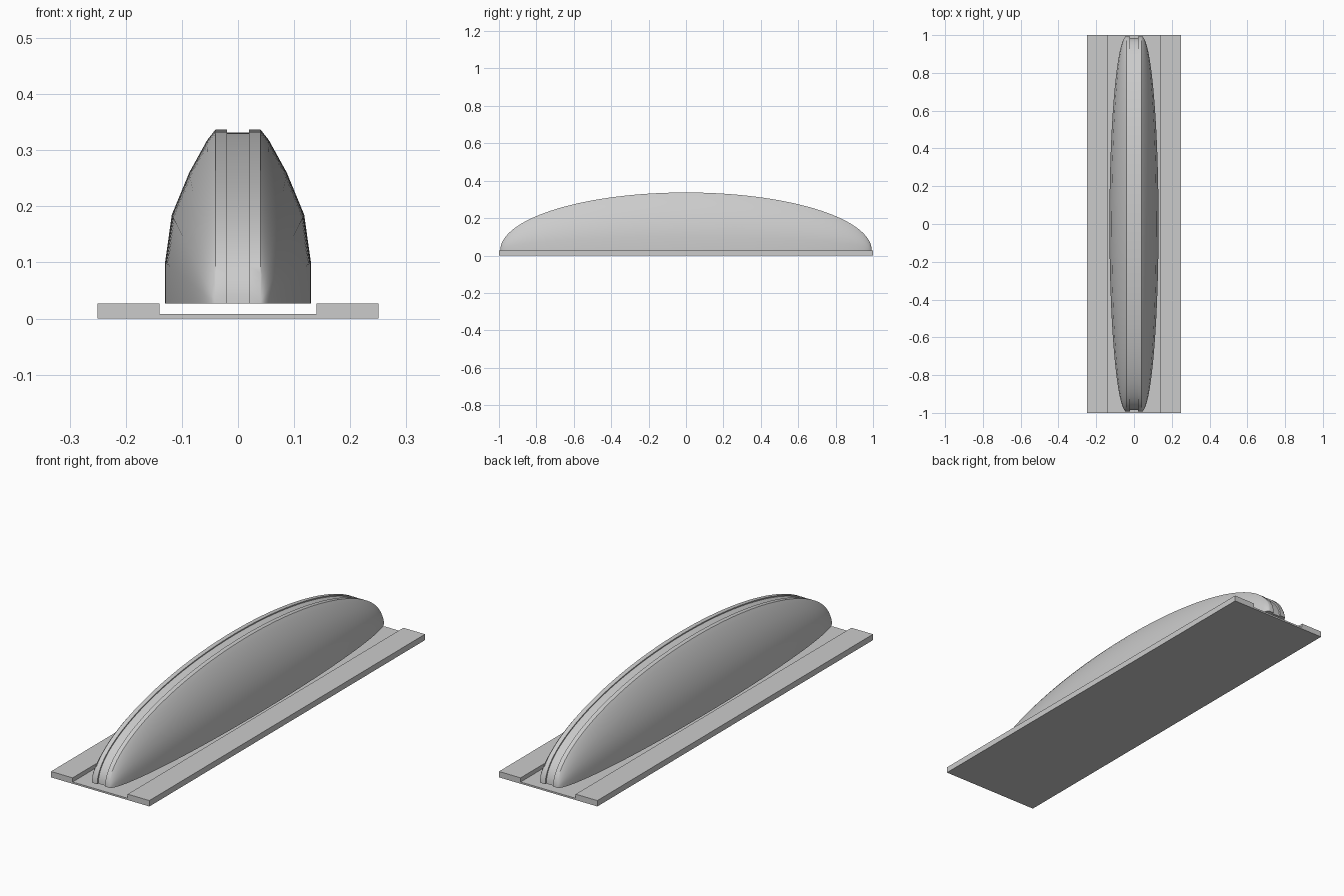
import bpy
import bmesh
from math import sin, cos, pi, radians

cube = bpy.data.objects.get("Cube")
if cube:
    bpy.data.objects.remove(cube, do_unlink=True)

grey = bpy.data.materials.new("plain grey")
grey.use_nodes = True
colour = (0.6, 0.6, 0.6, 1)
grey.diffuse_color = colour
grey.node_tree.nodes["Principled BSDF"].inputs["Base Color"].default_value = colour


def loft(name, rings):
    """Skin closed rings of points and cap the two ends."""
    bm = bmesh.new()
    rows = [[bm.verts.new(p) for p in ring] for ring in rings]
    count = len(rows[0])
    for a, b in zip(rows, rows[1:]):
        for i in range(count):
            j = (i + 1) % count
            bm.faces.new((a[i], a[j], b[j], b[i]))
    bm.faces.new(rows[0])
    bm.faces.new(rows[-1][::-1])
    bmesh.ops.remove_doubles(bm, verts=bm.verts, dist=0.00001)
    bmesh.ops.recalc_face_normals(bm, faces=bm.faces)
    mesh = bpy.data.meshes.new(name)
    bm.to_mesh(mesh)
    bm.free()
    mesh.materials.append(grey)
    obj = bpy.data.objects.new(name, mesh)
    bpy.context.collection.objects.link(obj)
    return obj


def mirrored(half):
    """Close a right-hand profile with its mirror image."""
    return half + [(-p[0],) + tuple(p[1:]) for p in reversed(half)]


# Base plate with a shallow channel along its length
plate = mirrored([(0.25, 0), (0.25, 0.027), (0.14, 0.027), (0.14, 0.008)])
loft("base_plate", [[(x, y, z) for x, z in plate] for y in (-1, 1)])

# Domed shell: middle section as (x, z, half length), shrinking along an ellipse
BOTTOM, RIM, LENGTH, GROOVE = 0.027, 0.04, 0.993, 0.985
section = mirrored([
    (0.02, BOTTOM, GROOVE),
    (0.13, BOTTOM, LENGTH), (0.13, 0.10, LENGTH), (0.118, 0.185, LENGTH),
    (0.087, 0.26, LENGTH), (0.055, 0.318, LENGTH), (RIM, 0.337, LENGTH),
    (0.02, 0.337, LENGTH), (0.02, 0.332, GROOVE),
])


def shell_point(x, z, length, t):
    s = sin(t)
    side = 1 if x > 0 else -1
    wide = max(abs(x) - RIM, 0) * s + min(abs(x), RIM)
    return side * wide, -length * cos(t), BOTTOM + (z - BOTTOM) * s


STEPS = 72
shell = loft("domed_shell", [
    [shell_point(x, z, length, pi * i / STEPS) for x, z, length in section]
    for i in range(STEPS + 1)
])

# Smooth the shell but keep the rim and groove edges crisp
bpy.ops.object.select_all(action='DESELECT')
shell.select_set(True)
bpy.context.view_layer.objects.active = shell
bpy.ops.object.shade_smooth_by_angle(angle=radians(30))
